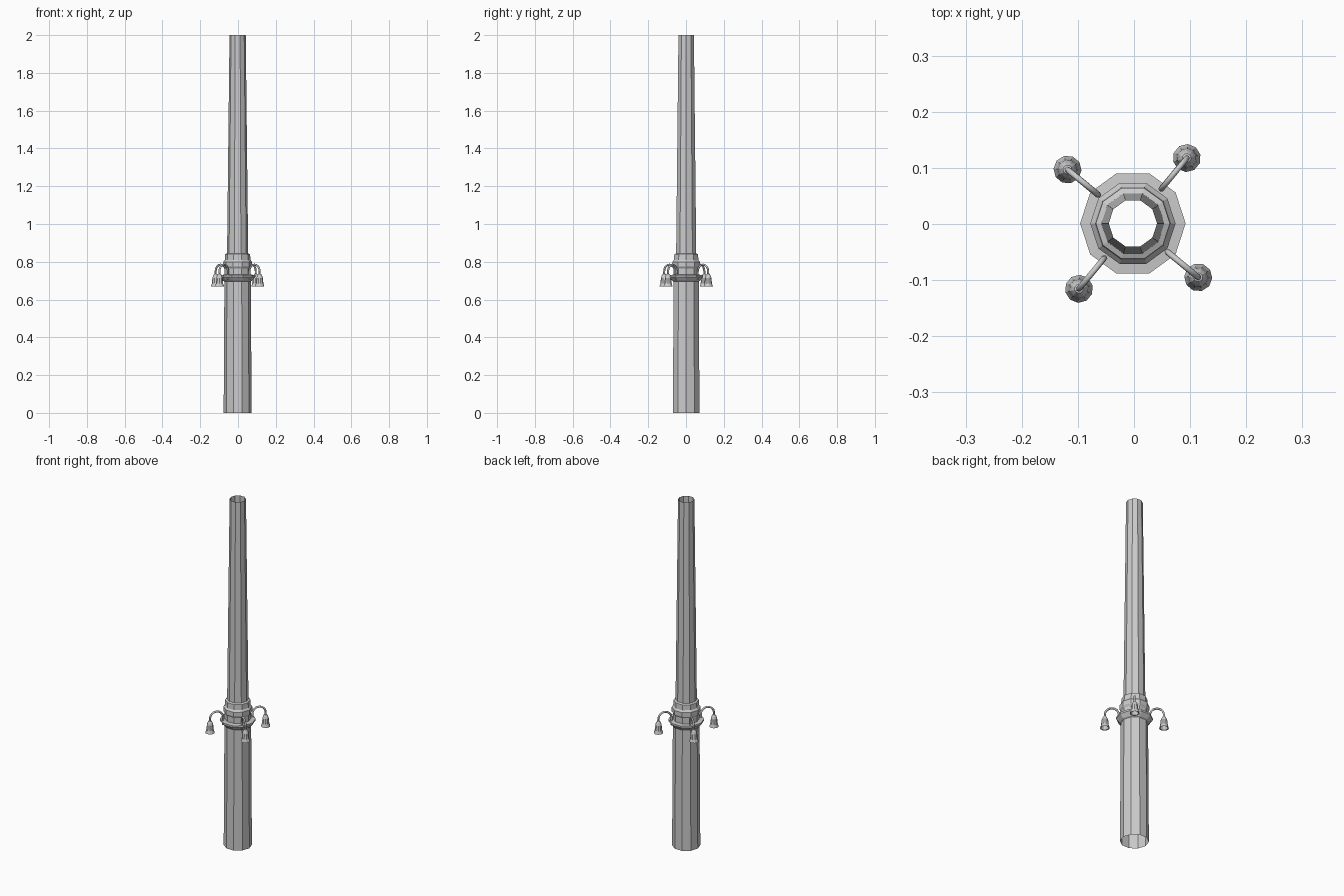
import bpy, bmesh, math

cube = bpy.data.objects.get("Cube")
if cube:
    bpy.data.objects.remove(cube, do_unlink=True)

SIDES = 10
CX, CY = -0.002, 0.001

grey = bpy.data.materials.new("light_grey")
grey.use_nodes = True
grey.diffuse_color = (0.6, 0.6, 0.6, 1)
grey.node_tree.nodes["Principled BSDF"].inputs["Base Color"].default_value = (0.6, 0.6, 0.6, 1)


def lathe(name, profile, x=CX, y=CY, turn=0.0):
    """Revolve (radius, height) points into an open faceted shell."""
    bm = bmesh.new()
    rings = []
    for r, z in profile:
        angles = [turn + math.tau * i / SIDES for i in range(SIDES)]
        rings.append([bm.verts.new((r * math.cos(a), r * math.sin(a), z)) for a in angles])
    for low, high in zip(rings, rings[1:]):
        for i in range(SIDES):
            j = (i + 1) % SIDES
            bm.faces.new((low[i], low[j], high[j], high[i]))
    mesh = bpy.data.meshes.new(name)
    bm.to_mesh(mesh)
    bm.free()
    mesh.materials.append(grey)
    ob = bpy.data.objects.new(name, mesh)
    ob.location = (x, y, 0)
    bpy.context.collection.objects.link(ob)
    return ob


def arm(name, angle):
    """Gooseneck tube rising from the ring and bending down to a lamp."""
    path = [(0.08, 0.705)]
    for k in range(9):
        t = math.pi * (1 - k / 8)
        path.append((0.1155 + 0.0355 * math.cos(t), 0.75 + 0.035 * math.sin(t)))
    path.append((0.151, 0.725))
    curve = bpy.data.curves.new(name, "CURVE")
    curve.dimensions = "3D"
    curve.bevel_depth = 0.0055
    curve.bevel_resolution = 1
    curve.use_fill_caps = True
    spline = curve.splines.new("POLY")
    spline.points.add(len(path) - 1)
    for point, (r, z) in zip(spline.points, path):
        point.co = (r * math.cos(angle), r * math.sin(angle), z, 1)
    curve.materials.append(grey)
    ob = bpy.data.objects.new(name, curve)
    ob.location = (CX, CY, 0)
    bpy.context.collection.objects.link(ob)


# Hollow tapering column, open at both ends
lathe("lower_column", [(0.074, 0), (0.070, 0.70)])
lathe("upper_shaft", [(0.056, 0.84), (0.043, 2.0)])

# Stepped collar between the two column sections
lathe("collar", [(0.069, 0.70), (0.069, 0.765), (0.076, 0.775), (0.076, 0.80),
                 (0.068, 0.81), (0.066, 0.84), (0.055, 0.845)])

# Flared ring that carries the arms
lathe("arm_ring", [(0.069, 0.695), (0.077, 0.70), (0.094, 0.72),
                   (0.094, 0.73), (0.069, 0.732)])

# Four hanging lamps
shade = [(0.001, 0.738), (0.008, 0.736), (0.013, 0.727), (0.017, 0.715),
         (0.019, 0.695), (0.020, 0.685), (0.025, 0.668), (0.021, 0.670), (0.015, 0.69),
         (0.001, 0.70)]
for n in range(4):
    a = math.radians(50.5 + 90 * n)
    arm(f"lamp_arm_{n + 1}", a)
    lathe(f"lamp_shade_{n + 1}", shade[::-1],
          CX + 0.151 * math.cos(a), CY + 0.151 * math.sin(a), a)
